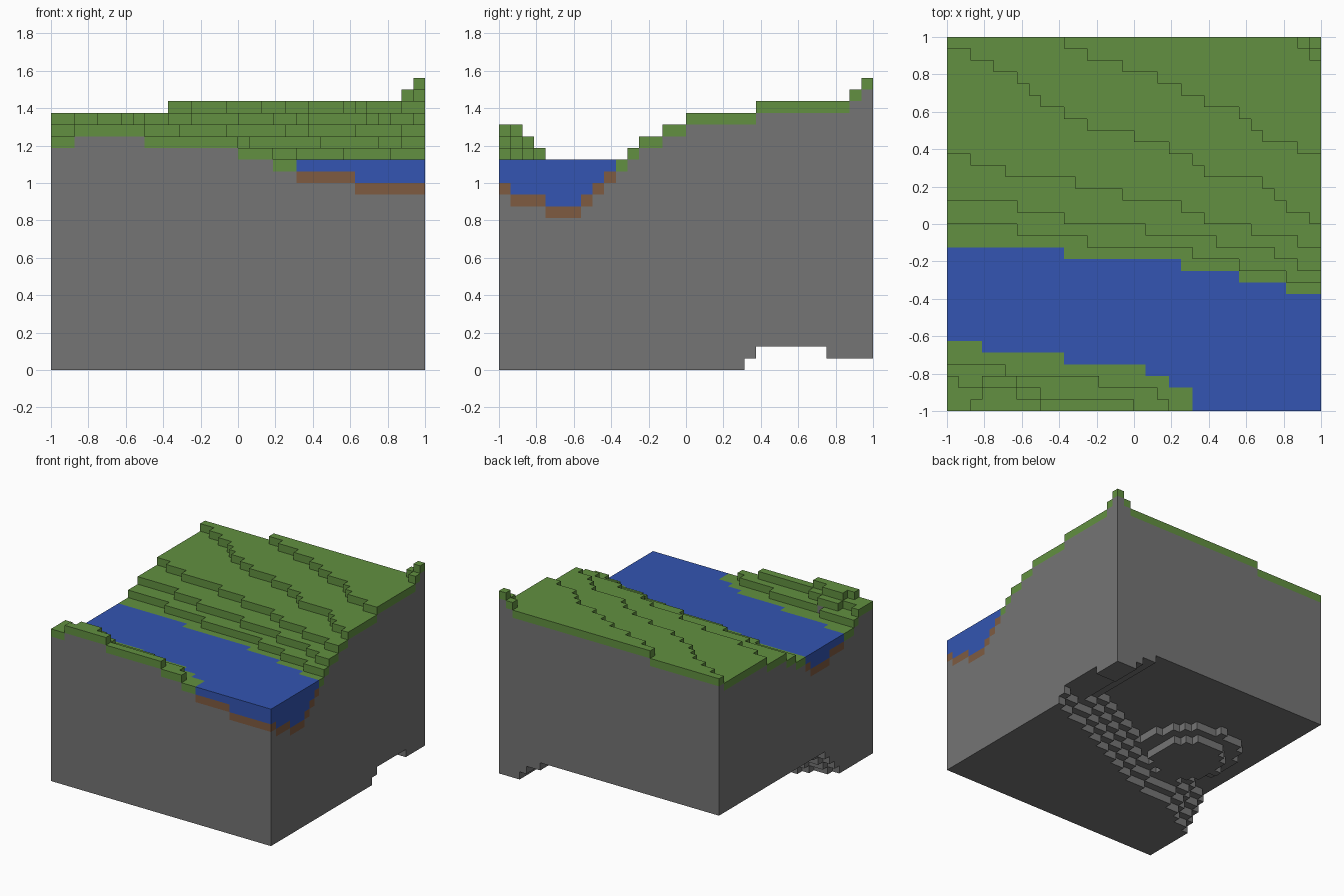
import bpy
import bmesh
from mathutils import Vector

if "Cube" in bpy.data.objects:
    bpy.data.objects.remove(bpy.data.objects["Cube"])

N = 32            # blocks per side
S = 2 / N         # block size
WATER = 18        # water level in blocks


def contour(start, breaks):
    """Stepped line across the land: one block lower at every break."""
    return [start - sum(b <= i for b in breaks) for i in range(N)]


def row(digits):
    return [int(d) for d in digits.ljust(N, "0")]


# Hillside behind the river: each line lifts the land by one block
north_bank = contour(14, [10, 20, 25, 29])
hill_lines = [
    contour(16, [6, 12, 21, 25, 29]),
    contour(18, [6, 10, 17, 23, 28, 30]),
    contour(22, [2, 5, 11, 15, 20, 22, 26, 30]),
    contour(31, [2, 4, 6, 7, 8, 10, 12, 16, 19, 21, 22, 27, 28, 29, 31]),
    contour(32, [10, 12, 15, 18, 20, 22, 25, 26, 27, 30]),
    contour(32, [30, 31]),
    contour(32, [31]),
]
# Small hill in front of the river
south_bank = contour(6, [3, 10, 17, 19, 21, 21] + [26] * 5)
knoll_lines = [
    contour(4, [5, 13, 18, 19]),
    row("3223332211111111"),
    row("00122211"),
]
# Middle line of the stepped slope on the underside
slope_points = [(-1, -.47), (-.6, -.23), (-.2, -.17), (.31, .09), (1, .41)]


def slope_y(x):
    for (x0, y0), (x1, y1) in zip(slope_points, slope_points[1:]):
        if x <= x1:
            return y0 + (y1 - y0) * (x - x0) / (x1 - x0)
    return slope_points[-1][1]


def underside(i, j):
    x, y = (i + .5) * S - 1, (j + .5) * S - 1
    level = max(0, min(4, int((y - slope_y(x)) / S + 2.5)))
    # shallow corner
    if x > .6:
        level = min(level, 3 if x < .75 else 2)
    if x > .83 and y > .75:
        level = min(level, 1)
    # round stepped boss
    r = Vector((x + .45, y - .1)).length
    if r < .37:
        level = min(level, 3 if r > .27 else 2)
    return level


# Fill the block grid column by column
blocks = {}
for i in range(N):
    for j in range(N):
        if south_bank[i] <= j < north_bank[i]:
            from_north = north_bank[i] - j
            from_south = 1 + (j - south_bank[i]) // 3
            top = WATER - min(4, from_north, from_south)
            cover = "riverbed"
            for k in range(top, WATER):
                blocks[i, j, k] = "water"
        else:
            cover = "grass"
            if j >= north_bank[i]:
                top = WATER + sum(j >= line[i] for line in hill_lines)
            else:
                top = WATER + sum(j < line[i] for line in knoll_lines)
        blocks[i, j, top - 1] = cover
        for k in range(underside(i, j), top - 1):
            blocks[i, j, k] = "stone"


def material(name, colour):
    mat = bpy.data.materials.new(name)
    mat.use_nodes = True
    mat.diffuse_color = (*colour, 1)
    mat.node_tree.nodes["Principled BSDF"].inputs["Base Color"].default_value = (*colour, 1)
    return mat


def build(name, kind, mat):
    """Outer skin of all blocks of one kind."""
    bm = bmesh.new()
    verts = {}

    def vert(p):
        key = tuple(round(c) for c in p)
        if key not in verts:
            verts[key] = bm.verts.new((key[0] * S - 1, key[1] * S - 1, key[2] * S))
        return verts[key]

    for cell, cell_kind in blocks.items():
        if cell_kind != kind:
            continue
        centre = Vector(cell) + Vector((.5, .5, .5))
        for axis in range(3):
            for side in (-1, 1):
                n = Vector((0, 0, 0))
                n[axis] = side
                if tuple(int(c) for c in Vector(cell) + n) in blocks:
                    continue
                u = Vector((0, 0, 0))
                u[(axis + 1) % 3] = 1
                v = n.cross(u)
                corners = [centre + (n + a * u + b * v) / 2
                           for a, b in ((-1, -1), (1, -1), (1, 1), (-1, 1))]
                bm.faces.new([vert(p) for p in corners])
    mesh = bpy.data.meshes.new(name)
    bm.to_mesh(mesh)
    bm.free()
    mesh.materials.append(mat)
    obj = bpy.data.objects.new(name, mesh)
    bpy.context.collection.objects.link(obj)


build("stone_base", "stone", material("stone grey", (.178, .178, .178)))
build("grass_cover", "grass", material("grass green", (.122, .28, .052)))
build("river_water", "water", material("water blue", (.033, .091, .445)))
build("river_bed", "riverbed", material("soil brown", (.212, .105, .053)))
